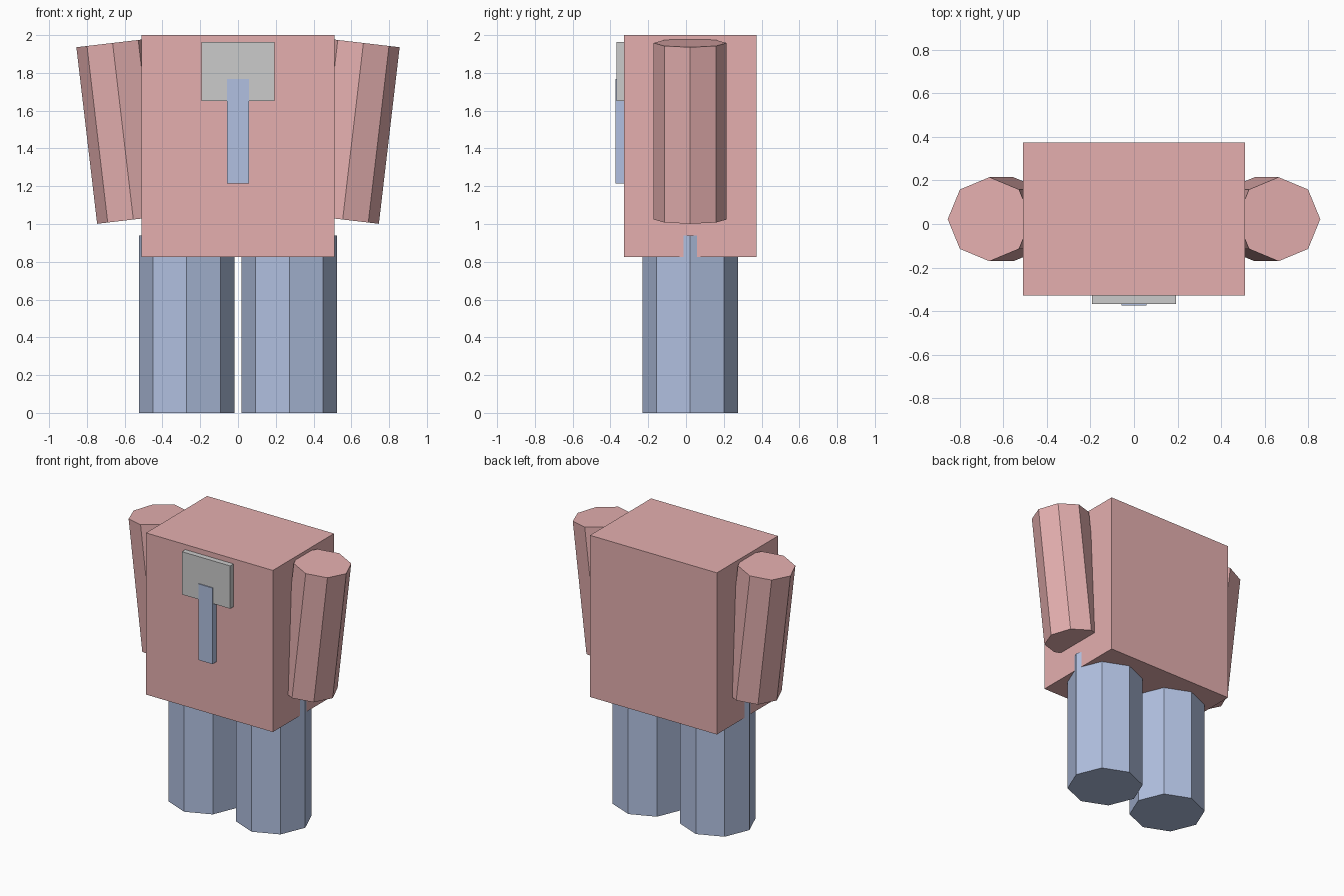
import bpy
import math

if "Cube" in bpy.data.objects:
    bpy.data.objects.remove(bpy.data.objects["Cube"])

CENTRE_Y = 0.022


def material(name, color):
    mat = bpy.data.materials.new(name)
    mat.diffuse_color = color
    mat.use_nodes = True
    mat.node_tree.nodes["Principled BSDF"].inputs["Base Color"].default_value = mat.diffuse_color
    return mat


red = material("red_cloth", (0.78, 0.43, 0.43, 1))
blue = material("blue_cloth", (0.44, 0.53, 0.75, 1))


def finish(name, mat):
    obj = bpy.context.object
    obj.name = name
    if mat:
        obj.data.materials.append(mat)
    return obj


def box(name, low, high, mat=None):
    """Box spanning two opposite corners."""
    bpy.ops.mesh.primitive_cube_add(
        size=1, location=[(a + b) / 2 for a, b in zip(low, high)])
    obj = finish(name, mat)
    obj.scale = [b - a for a, b in zip(low, high)]
    bpy.ops.object.transform_apply(location=False, rotation=False, scale=True)
    return obj


def limb(name, radius, length, location, tilt, mat):
    """Eight-sided column, tilted sideways about its centre."""
    bpy.ops.mesh.primitive_cylinder_add(
        vertices=8, radius=radius, depth=length,
        location=location, rotation=(0, tilt, 0))
    return finish(name, mat)


# Torso
box("torso", (-0.51, -0.328, 0.825), (0.51, 0.374, 2.0), red)

# Legs and outward-leaning arms, one pair per side
for side, s in (("left", -1), ("right", 1)):
    limb(f"{side}_leg", 0.253, 0.94, (s * 0.272, CENTRE_Y, 0.47), 0, blue)
    limb(f"{side}_arm", 0.193, 0.941, (s * 0.609, CENTRE_Y, 1.491),
         s * math.radians(6.7), red)

# Collar plate and the tie hanging over it
box("collar_plate", (-0.194, -0.367, 1.652), (0.194, -0.31, 1.963))
box("tie", (-0.057, -0.374, 1.215), (0.057, -0.31, 1.768), blue)
